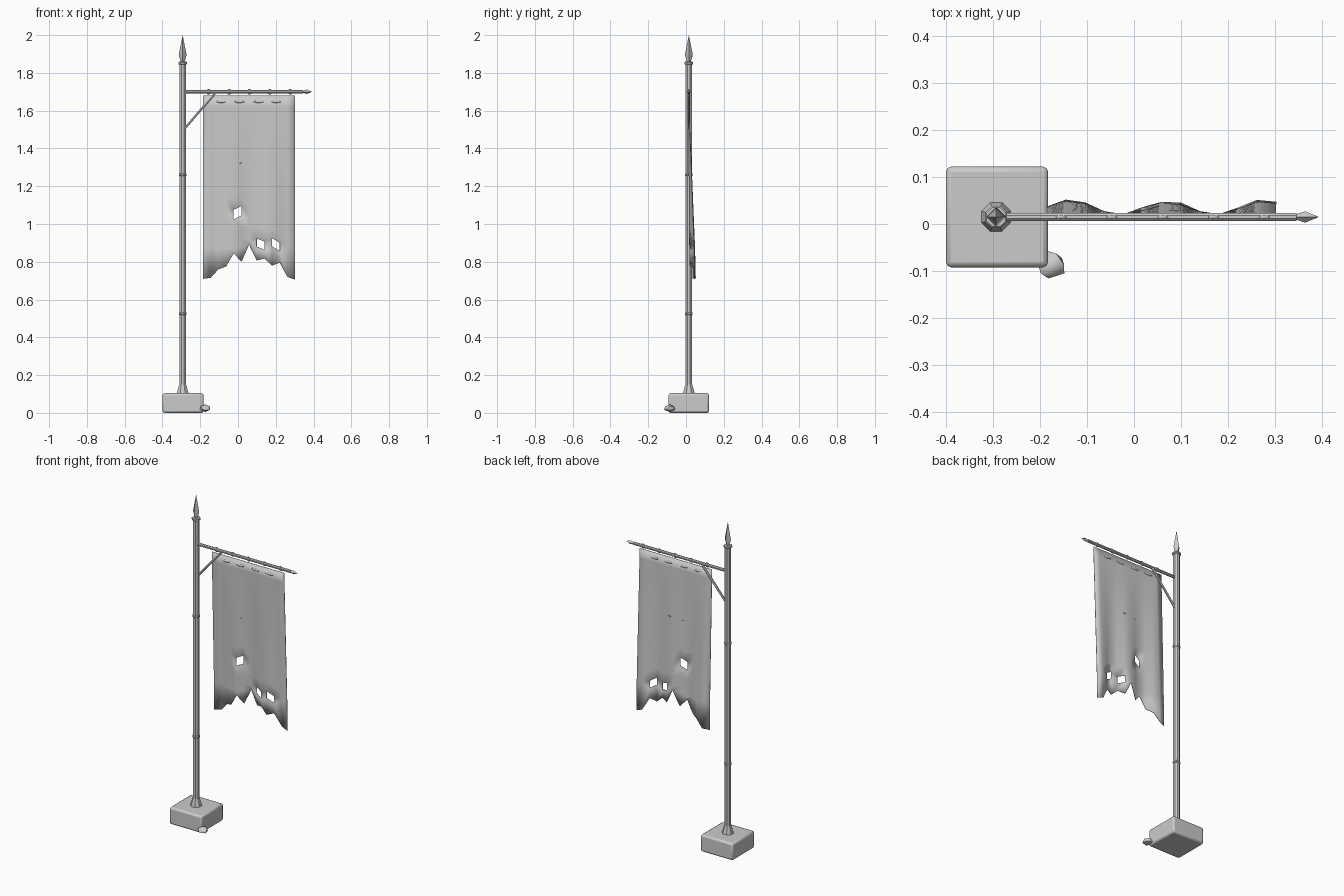
import bpy, bmesh, math
from mathutils import Vector

cube = bpy.data.objects.get("Cube")
if cube:
    bpy.data.objects.remove(cube, do_unlink=True)

GREY = (0.6, 0.6, 0.6, 1)
mat = bpy.data.materials.new("plain grey")
mat.use_nodes = True
mat.diffuse_color = GREY
mat.node_tree.nodes["Principled BSDF"].inputs["Base Color"].default_value = GREY

PX, PY, ARM_Z = -0.293, 0.015, 1.70


def finish(obj, angle=35):
    obj.data.materials.clear()
    obj.data.materials.append(mat)
    bpy.ops.object.select_all(action='DESELECT')
    obj.select_set(True)
    bpy.context.view_layer.objects.active = obj
    bpy.ops.object.shade_smooth_by_angle(angle=math.radians(angle))
    return obj


def from_bmesh(name, bm, angle=35):
    bmesh.ops.recalc_face_normals(bm, faces=bm.faces)
    me = bpy.data.meshes.new(name)
    bm.to_mesh(me)
    bm.free()
    obj = bpy.data.objects.new(name, me)
    bpy.context.collection.objects.link(obj)
    return finish(obj, angle)


def lathe(name, start, axis, profile, sides, turn=0.0):
    """Closed turned shape: profile is (distance along axis, radius)."""
    bm = bmesh.new()
    rot = Vector(axis).to_track_quat('Z', 'Y')
    rings = []
    for d, r in profile:
        ring = []
        for i in range(sides):
            a = turn + math.tau * i / sides
            ring.append(bm.verts.new(Vector(start) + rot @ Vector((r * math.cos(a), r * math.sin(a), d))))
        rings.append(ring)
    for lo, hi in zip(rings, rings[1:]):
        for i in range(sides):
            j = (i + 1) % sides
            bm.faces.new((lo[i], lo[j], hi[j], hi[i]))
    bm.faces.new(rings[0][::-1])
    bm.faces.new(rings[-1])
    bmesh.ops.remove_doubles(bm, verts=bm.verts, dist=1e-5)
    return from_bmesh(name, bm)


# Stone base with softened edges
bpy.ops.mesh.primitive_cube_add(size=1, location=(-0.291, PY, 0.052))
base = bpy.context.object
base.name = "stone_base"
base.scale = (0.217, 0.214, 0.104)
bpy.ops.object.transform_apply(location=False, rotation=False, scale=True)
bevel = base.modifiers.new("soft edges", 'BEVEL')
bevel.width, bevel.segments = 0.011, 2
finish(base)

# Loose stone beside the base
bm = bmesh.new()
bmesh.ops.create_icosphere(bm, subdivisions=1, radius=1)
for v in bm.verts:
    k = 1 + 0.12 * math.sin(5 * v.co.x + 3 * v.co.y)
    v.co = Vector((-0.173 + 0.031 * k * v.co.x, -0.087 + 0.031 * k * v.co.y, 0.025 + 0.02 * v.co.z))
from_bmesh("loose_stone", bm, 45)

# Pole, foot, collars and spear finial
half = math.pi / 8
lathe("pole", (PX, PY, 0.1), (0, 0, 1), [(0, 0.019), (1.75, 0.019)], 8, half)
lathe("pole_foot", (PX, PY, 0.1), (0, 0, 1), [(0, 0.034), (0.01, 0.032), (0.05, 0.02)], 8, half)
for name, z, r in (("lower_collar", 0.525, 0.022), ("upper_collar", 1.26, 0.022), ("top_collar", 1.852, 0.025)):
    lathe(name, (PX, PY, z - 0.007), (0, 0, 1),
          [(0, r - 0.003), (0.003, r), (0.011, r), (0.014, r - 0.003)], 8, half)
lathe("finial", (PX, PY, 1.855), (0, 0, 1), [(0, 0.009), (0.04, 0.021), (0.145, 0.0)], 4)

# Cross arm, its tip and diagonal brace
lathe("cross_arm", (PX, PY, ARM_Z), (1, 0, 0), [(0, 0.009), (0.638, 0.009)], 8, half)
lathe("arm_tip", (0.342, PY, ARM_Z), (1, 0, 0), [(0, 0.005), (0.022, 0.012), (0.051, 0.0)], 4)
brace_from, brace_to = Vector((-0.28, PY, 1.508)), Vector((-0.12, PY, 1.695))
lathe("brace", brace_from, brace_to - brace_from, [(0, 0.007), ((brace_to - brace_from).length, 0.007)], 6)

# Rings on the arm
for i in range(5):
    bpy.ops.mesh.primitive_torus_add(location=(-0.155 + 0.108 * i, PY, ARM_Z), rotation=(math.pi / 2, 0, 0),
                                     major_radius=0.0105, minor_radius=0.004,
                                     major_segments=12, minor_segments=6)
    bpy.context.object.name = f"hanging_ring_{i + 1}"
    finish(bpy.context.object, 60)

# Cloth: wavy sheet with a ragged hem and torn cells
HEM = [0.71, 0.715, 0.76, 0.775, 0.845, 0.80, 0.89, 0.807, 0.817, 0.78, 0.795, 0.72, 0.705]
SKEW = [0, 0.004, -0.004, 0, -0.01, 0.01, 0, 0.008, -0.008, 0.01, -0.014, 0.004, 0]
ROWS = [1.68 - 0.0595 * i for i in range(11)] + [1.035, 0.975, 0.915, 0.872]
TORN = {(4, 10), (7, 13), (9, 13)}


def cloth_y(x, z):
    t = min(1, max(0, (1.68 - z) / 0.9))
    return 0.013 + t * (0.022 + 0.016 * math.cos(math.tau * (x - 0.07) / 0.205))


bm = bmesh.new()
columns = []
for c, hem in enumerate(HEM):
    x = -0.185 + 0.0406 * c
    heights = [max(z + (SKEW[c] if z < 1.2 else 0), hem) for z in ROWS] + [hem]
    columns.append([bm.verts.new((x, cloth_y(x, z), z)) for z in heights])
for c in range(len(HEM) - 1):
    for r in range(len(ROWS)):
        if (c, r) not in TORN:
            a, b = columns[c], columns[c + 1]
            bm.faces.new((a[r], a[r + 1], b[r + 1], b[r]))
bmesh.ops.remove_doubles(bm, verts=bm.verts, dist=1e-4)
cloth = from_bmesh("torn_cloth", bm, 60)
solid = cloth.modifiers.new("thickness", 'SOLIDIFY')
solid.thickness, solid.offset = 0.003, 0

# Lacing along the top of the cloth and small scraps at its middle
for i, (x, z, w) in enumerate([(-0.09, 1.648, 0.027), (0.007, 1.648, 0.029), (0.11, 1.648, 0.029),
                               (0.203, 1.648, 0.028), (0.01, 1.325, 0.01), (0.09, 1.328, 0.012)]):
    bpy.ops.mesh.primitive_uv_sphere_add(segments=10, ring_count=6, radius=1,
                                         location=(x, cloth_y(x, z), z))
    lace = bpy.context.object
    lace.name = f"lacing_{i + 1}"
    lace.scale = (w, 0.006, 0.007) if i < 4 else (w, 0.003, 0.004)
    finish(lace, 60)
